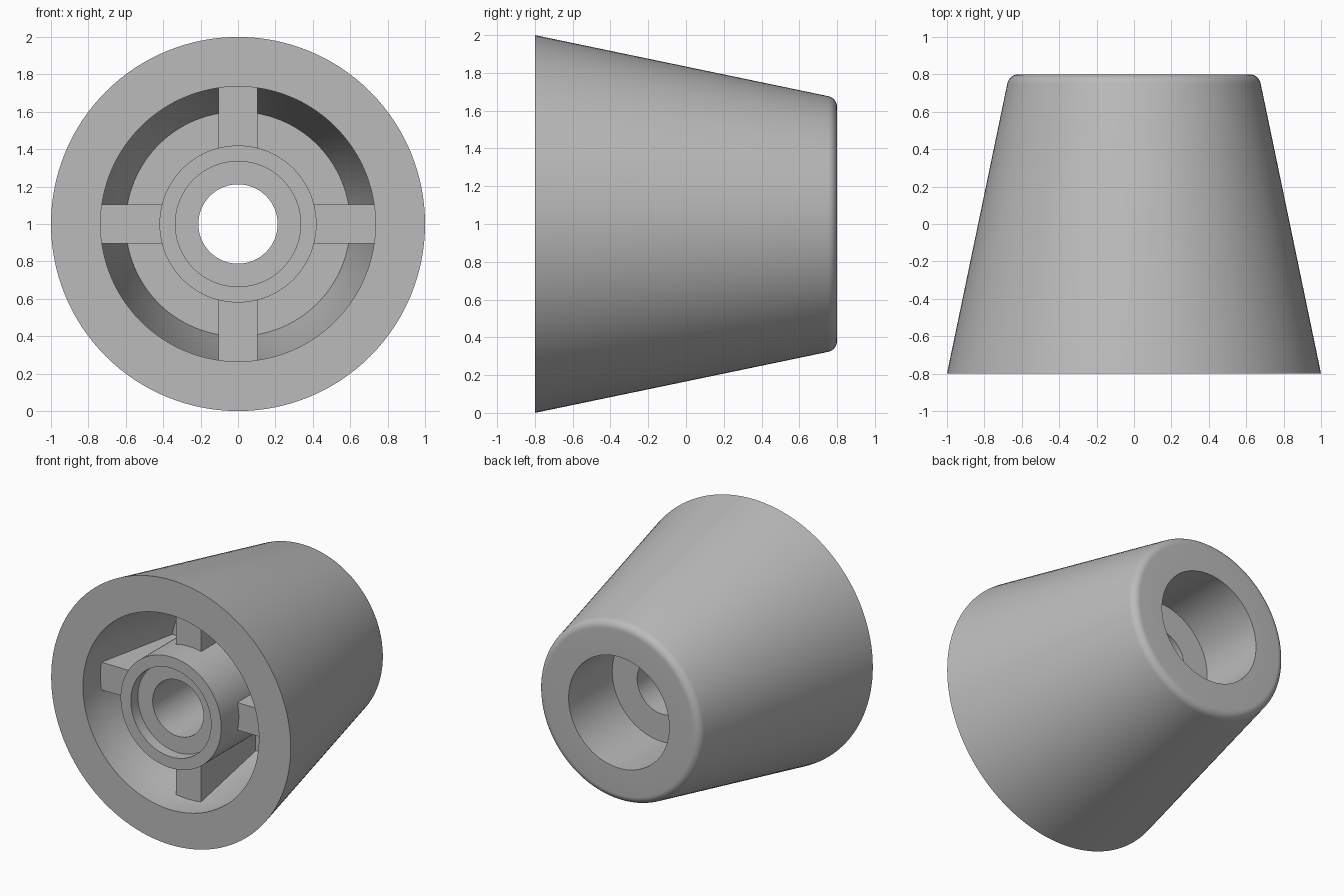
import bpy
import bmesh
import math
from mathutils import Matrix, Vector

cube = bpy.data.objects.get("Cube")
if cube:
    bpy.data.objects.remove(cube, do_unlink=True)

GREY = (0.5, 0.5, 0.5, 1.0)
mat = bpy.data.materials.new("plain grey")
mat.use_nodes = True
mat.diffuse_color = GREY
mat.node_tree.nodes["Principled BSDF"].inputs["Base Color"].default_value = GREY

FRONT, BACK = -0.8, 0.8
RIB_FRONT, FLOOR = -0.59, 0.06
CENTRE = Vector((0, 0, 1))


def add_object(name, bm):
    bmesh.ops.recalc_face_normals(bm, faces=bm.faces)
    mesh = bpy.data.meshes.new(name)
    bm.to_mesh(mesh)
    bm.free()
    mesh.materials.append(mat)
    obj = bpy.data.objects.new(name, mesh)
    obj.location = CENTRE
    bpy.context.collection.objects.link(obj)
    return obj


def lathe(name, profile, steps=128):
    """Turn a closed (radius, y) profile around the y axis."""
    bm = bmesh.new()
    verts = [bm.verts.new((r, y, 0)) for r, y in profile]
    edges = [bm.edges.new((v, verts[i - 1])) for i, v in enumerate(verts)]
    bmesh.ops.spin(bm, geom=verts + edges, cent=(0, 0, 0), axis=(0, 1, 0),
                   angle=math.tau, steps=steps, use_merge=False)
    bmesh.ops.remove_doubles(bm, verts=bm.verts, dist=1e-4)
    obj = add_object(name, bm)
    bpy.ops.object.select_all(action="DESELECT")
    obj.select_set(True)
    bpy.context.view_layer.objects.active = obj
    bpy.ops.object.shade_smooth_by_angle(angle=math.radians(30))
    return obj


# Rounded rear edge, tangent to the tapered side and the flat back
ROUND = 0.06
taper = math.atan((1 - 0.667) / (BACK - FRONT))
arc_r = 0.667 - ROUND * math.tan(math.pi / 4 - taper / 2)
fillet = []
for i in range(9):
    a = taper + (math.pi / 2 - taper) * i / 8
    fillet.append((arc_r + ROUND * math.cos(a), BACK - ROUND + ROUND * math.sin(a)))

# Tapered body with rear bore, through hole, central boss and front pocket
profile = [(1, FRONT)] + fillet + [
    (0.42, BACK), (0.42, 0.28),            # rear bore
    (0.212, 0.28), (0.212, -0.715),        # through hole
    (0.335, -0.715), (0.335, FRONT),       # shallow counterbore
    (0.42, FRONT), (0.42, FLOOR),          # boss outside
    (0.6, FLOOR), (0.735, RIB_FRONT), (0.735, FRONT),  # pocket
]
lathe("tapered_body", profile)

# Four ribs joining the boss to the pocket wall
INNER, OUTER, WIDTH = 0.38, 0.77, 0.208
depth = FLOOR + 0.03 - RIB_FRONT
for i, side in enumerate(("left", "top", "right", "bottom")):
    bm = bmesh.new()
    bmesh.ops.create_cube(bm, size=1)
    bmesh.ops.scale(bm, vec=(OUTER - INNER, depth, WIDTH), verts=bm.verts)
    bmesh.ops.translate(bm, vec=((INNER + OUTER) / 2, RIB_FRONT + depth / 2, 0), verts=bm.verts)
    bmesh.ops.rotate(bm, cent=(0, 0, 0), verts=bm.verts,
                     matrix=Matrix.Rotation(-i * math.pi / 2, 3, "Y"))
    add_object(side + "_rib", bm)
